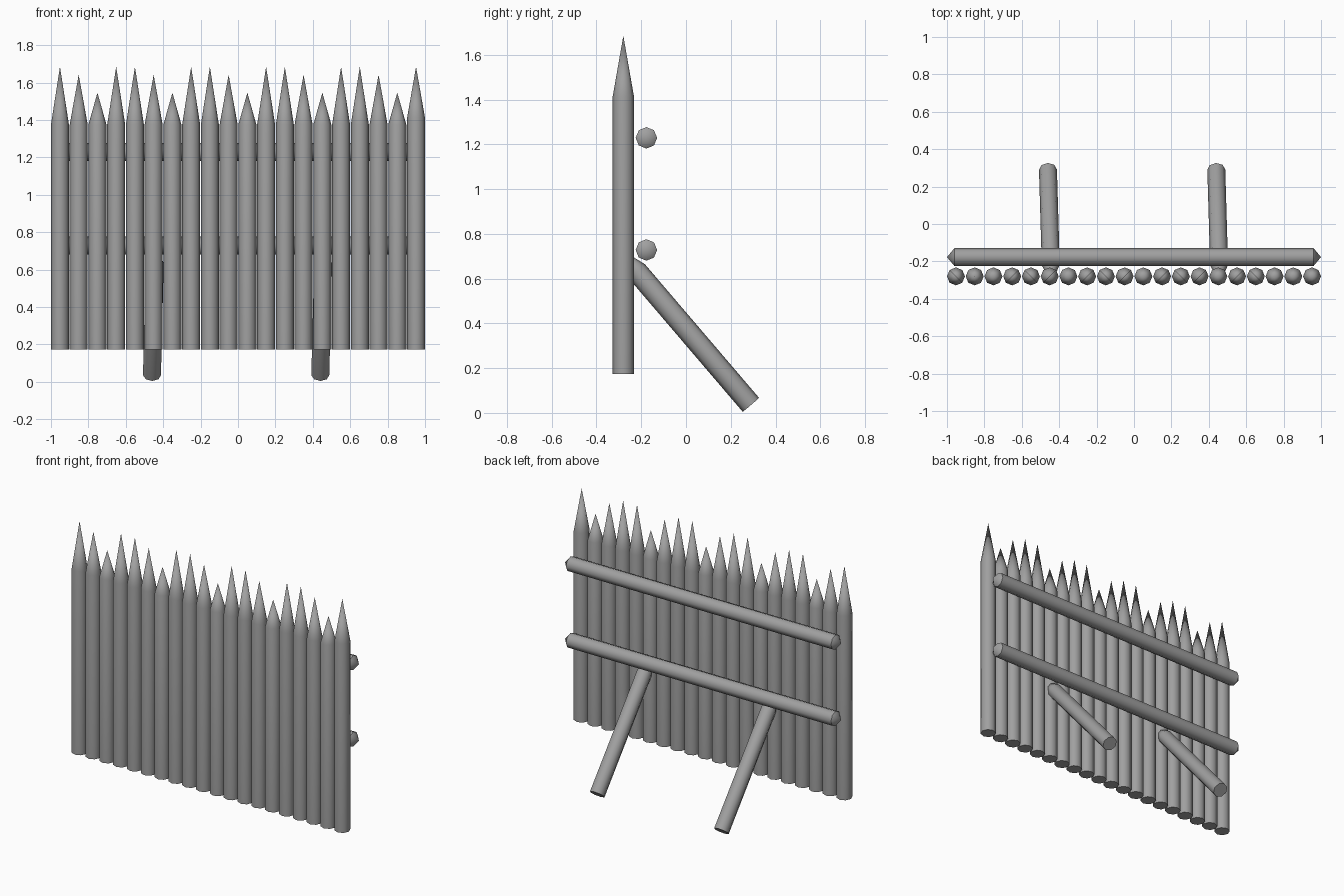
import bpy, bmesh, math
from mathutils import Vector

cube = bpy.data.objects.get("Cube")
if cube:
    bpy.data.objects.remove(cube, do_unlink=True)

grey = bpy.data.materials.new("grey_wood")
grey.use_nodes = True
colour = (0.35, 0.35, 0.35, 1)
grey.diffuse_color = colour
grey.node_tree.nodes["Principled BSDF"].inputs["Base Color"].default_value = colour

SIDES = 8
RADIUS = 0.048


def log(name, start, end, start_point=0.0, end_point=0.0):
    """Eight-sided log between two shoulders, each end flat or pointed."""
    start, end = Vector(start), Vector(end)
    length = (end - start).length
    bm = bmesh.new()
    rings = []
    for z in (0, length):
        rings.append([bm.verts.new((RADIUS * math.cos(math.tau * i / SIDES),
                                    RADIUS * math.sin(math.tau * i / SIDES), z))
                      for i in range(SIDES)])
    low, high = rings
    for i in range(SIDES):
        j = (i + 1) % SIDES
        bm.faces.new((low[i], low[j], high[j], high[i]))
    # Close each end with a point or a flat cap
    for ring, point, z in ((low, start_point, -start_point),
                           (high, end_point, length + end_point)):
        if point:
            tip = bm.verts.new((0, 0, z))
            for i in range(SIDES):
                bm.faces.new((ring[i], ring[(i + 1) % SIDES], tip))
        else:
            bm.faces.new(ring)
    bmesh.ops.recalc_face_normals(bm, faces=bm.faces)
    mesh = bpy.data.meshes.new(name)
    bm.to_mesh(mesh)
    bm.free()
    mesh.materials.append(grey)
    obj = bpy.data.objects.new(name, mesh)
    bpy.context.collection.objects.link(obj)
    obj.location = start
    obj.rotation_euler = (end - start).to_track_quat('Z', 'Y').to_euler()
    bpy.ops.object.select_all(action='DESELECT')
    obj.select_set(True)
    bpy.context.view_layer.objects.active = obj
    bpy.ops.object.shade_smooth_by_angle(angle=math.radians(46))
    return obj


# Sharpened stakes in a repeating tall, medium, short, tall rhythm
COUNT = 20
TIPS = (1.685, 1.642, 1.546, 1.685)
for n in range(COUNT):
    x = (n - (COUNT - 1) / 2) * 0.1002
    shoulder = 1.411 if n == COUNT - 1 else 1.376
    log(f"stake_{n + 1}", (x, -0.28, 0.173), (x, -0.28, shoulder),
        end_point=TIPS[n % 4] - shoulder)

# Horizontal rails with blunt pointed ends
for name, z in (("lower_rail", 0.728), ("upper_rail", 1.229)):
    log(name, (-0.96, -0.177, z), (0.96, -0.177, z), 0.04, 0.04)

# Slanted rear props, their points driven between the stakes
for name, x in (("right_prop", -0.46), ("left_prop", 0.44)):
    log(name, (x, 0.29, 0.036), (x + 0.015, -0.22, 0.633), end_point=0.15)
